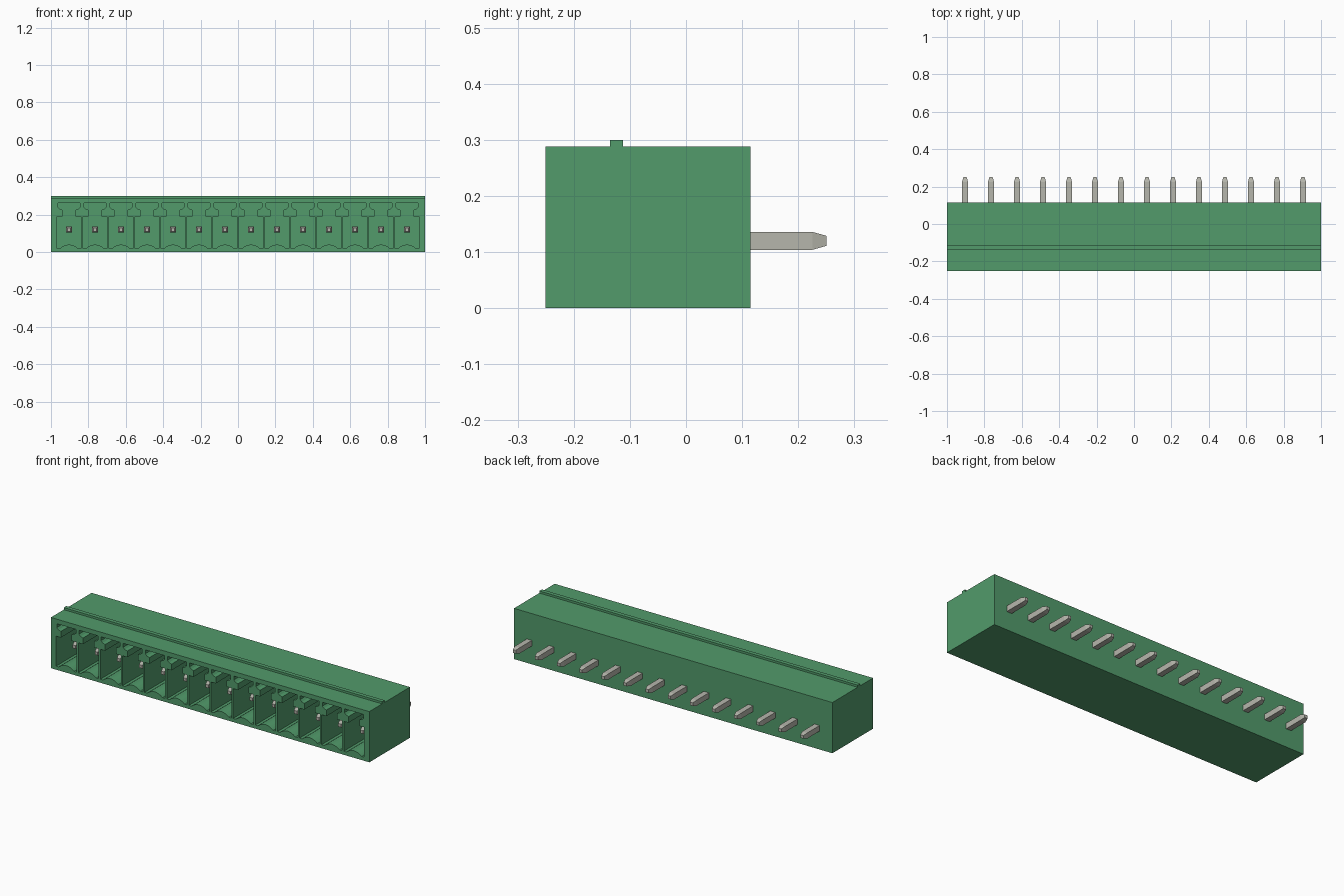
import bpy, bmesh, math
from mathutils import Vector

if "Cube" in bpy.data.objects:
    bpy.data.objects.remove(bpy.data.objects["Cube"])

PINS, PITCH = 14, 0.139
PIN_Z = 0.12
centres = [(i - (PINS - 1) / 2) * PITCH for i in range(PINS)]


def material(name, rgb):
    m = bpy.data.materials.new(name)
    m.use_nodes = True
    m.diffuse_color = (*rgb, 1)
    m.node_tree.nodes["Principled BSDF"].inputs["Base Color"].default_value = (*rgb, 1)
    return m


def prism(bm, loop, offset):
    """Extrude a closed loop of 3D points along offset into a solid."""
    n = len(loop)
    a = [bm.verts.new(p) for p in loop]
    b = [bm.verts.new(Vector(p) + Vector(offset)) for p in loop]
    bm.faces.new(a)
    bm.faces.new(b[::-1])
    for i in range(n):
        j = (i + 1) % n
        bm.faces.new((a[i], b[i], b[j], a[j]))


def make_object(name, bm, mat):
    bmesh.ops.recalc_face_normals(bm, faces=bm.faces)
    me = bpy.data.meshes.new(name)
    bm.to_mesh(me)
    bm.free()
    me.materials.append(mat)
    ob = bpy.data.objects.new(name, me)
    bpy.context.collection.objects.link(ob)
    return ob


green = material("housing green", (0.084, 0.328, 0.147))
metal = material("pin metal", (0.468, 0.468, 0.413))

# Housing: side profile with the keying ridge on top, swept along x
side = [(-0.25, 0), (0.115, 0), (0.115, 0.288), (-0.112, 0.288), (-0.112, 0.30),
        (-0.135, 0.30), (-0.135, 0.288), (-0.25, 0.288)]
bm = bmesh.new()
prism(bm, [(-1, y, z) for y, z in side], (2, 0, 0))
housing = make_object("housing", bm, green)

# Pocket outline: square socket, neck, wider key slot, and humped floor
half = [(0.064, 0.02), (0.064, 0.19), (0.034, 0.19), (0.034, 0.225),
        (0.05, 0.23), (0.06, 0.24), (0.06, 0.262)]
hump = []
for k in range(9):
    t = -1 + k / 4
    hump.append((0.048 * t, 0.02 + 0.02 * (1 - t * t)))
outline = hump + half + [(-x, z) for x, z in reversed(half)]

# Cut the row of pockets into the front
bm = bmesh.new()
for cx in centres:
    prism(bm, [(cx + x, -0.30, z) for x, z in outline], (0, 0.36, 0))
cutter = make_object("pocket_cutter", bm, green)
cutter.hide_render = True
mod = housing.modifiers.new("pockets", "BOOLEAN")
mod.operation = "DIFFERENCE"
mod.solver = "EXACT"
mod.object = cutter
bpy.context.view_layer.objects.active = housing
housing.select_set(True)
bpy.ops.object.modifier_apply(modifier=mod.name)
bpy.data.objects.remove(cutter)

# Contact pins: square bars with tapered tips at both ends
sections = [(-0.18, 0.009), (-0.157, 0.016), (0.225, 0.016), (0.25, 0.009)]
for n, cx in enumerate(centres):
    bm = bmesh.new()
    rings = [[bm.verts.new((cx + r * sx, y, PIN_Z + r * sz))
              for sx, sz in ((-1, -1), (1, -1), (1, 1), (-1, 1))]
             for y, r in sections]
    for a, b in zip(rings, rings[1:]):
        for i in range(4):
            j = (i + 1) % 4
            bm.faces.new((a[i], a[j], b[j], b[i]))
    bm.faces.new(rings[0])
    bm.faces.new(rings[-1])
    make_object(f"contact_pin_{n + 1}", bm, metal)
